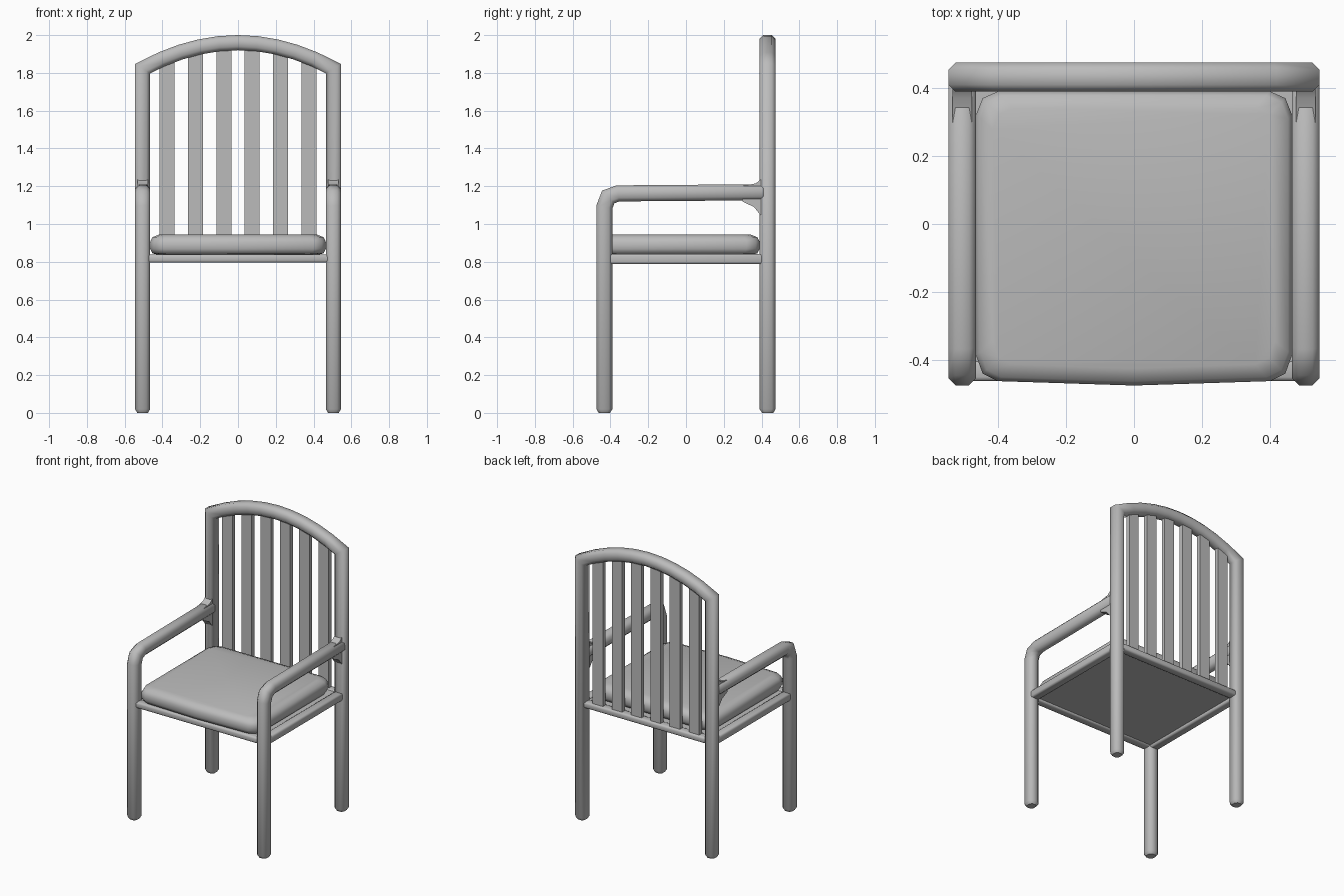
import bpy, bmesh, math
from mathutils import Vector

cube = bpy.data.objects.get("Cube")
if cube:
    bpy.data.objects.remove(cube)

grey = bpy.data.materials.new("light grey")
grey.use_nodes = True
colour = (0.5, 0.5, 0.5, 1)
grey.diffuse_color = colour
grey.node_tree.nodes["Principled BSDF"].inputs["Base Color"].default_value = colour


def finish(name, bm, angle=50):
    bmesh.ops.recalc_face_normals(bm, faces=bm.faces)
    mesh = bpy.data.meshes.new(name)
    bm.to_mesh(mesh)
    bm.free()
    mesh.materials.append(grey)
    obj = bpy.data.objects.new(name, mesh)
    bpy.context.collection.objects.link(obj)
    bpy.ops.object.select_all(action='DESELECT')
    obj.select_set(True)
    bpy.context.view_layer.objects.active = obj
    bpy.ops.object.shade_smooth_by_angle(angle=math.radians(angle))
    return obj


def loft(name, rings, angle=50):
    """Skin a list of closed rings and cap both ends."""
    bm = bmesh.new()
    loops = [[bm.verts.new(p) for p in ring] for ring in rings]
    for a, b in zip(loops, loops[1:]):
        for i in range(len(a)):
            j = (i + 1) % len(a)
            bm.faces.new((a[i], a[j], b[j], b[i]))
    bm.faces.new(loops[0])
    bm.faces.new(loops[-1])
    return finish(name, bm, angle)


def bar(name, path, flat, width, depth, chamfer=0.02):
    """Sweep a chamfered rectangle along a planar path with mitred corners.
    flat is the plane normal, depth is measured along it."""
    path = [Vector(p) for p in path]
    flat = Vector(flat)
    w, d, c = width / 2, depth / 2, chamfer
    section = [(w, d - c), (w - c, d), (c - w, d), (-w, d - c),
               (-w, c - d), (c - w, -d), (w - c, -d), (w, c - d)]
    rings = []
    for i, p in enumerate(path):
        before = (p - path[max(i - 1, 0)]).normalized()
        after = (path[min(i + 1, len(path) - 1)] - p).normalized()
        tangent = (before + after).normalized()
        side = flat.cross(tangent)
        end = i in (0, len(path) - 1)
        size = 0.7 if end else 1
        stretch = 1 if end else 1 / max(tangent.dot(after), 0.5)
        rings.append([p + side * u * size * stretch + flat * v * size for u, v in section])
    return loft(name, rings)


def box(name, low, high, bevel=0):
    bm = bmesh.new()
    bmesh.ops.create_cube(bm, size=1)
    for v in bm.verts:
        v.co = [(a + b) / 2 + c * (b - a) for a, b, c in zip(low, high, v.co)]
    if bevel:
        bmesh.ops.bevel(bm, geom=bm.edges[:], offset=bevel, segments=2,
                        profile=0.5, affect='EDGES')
    return finish(name, bm)


LEG_X, LEG_Y = 0.505, 0.432


def arch(x):
    return 1.96 - 0.16 * (x / 0.545) ** 2


# Back legs and arched top rail in one continuous bar
steps = 10
curve = [(x, LEG_Y, arch(x)) for x in
         (-LEG_X + 2 * LEG_X * i / steps for i in range(steps + 1))]
bar("back_frame",
    [(-LEG_X, LEG_Y, 0), (-LEG_X, LEG_Y, 0.02)] + curve +
    [(LEG_X, LEG_Y, 0.02), (LEG_X, LEG_Y, 0)], (0, 1, 0), 0.08, 0.085)

# Front legs bending into armrests, with flared joints at the back
for side, s in (("left", 1), ("right", -1)):
    x = s * LEG_X
    bar(side + "_leg_and_arm",
        [(x, -LEG_Y, 0), (x, -LEG_Y, 0.02), (x, -LEG_Y, 1.09), (x, -0.412, 1.143),
         (x, -0.36, 1.162), (x, 0.41, 1.168), (x, 0.43, 1.168)],
        (1, 0, 0), 0.085, 0.08)
    profile = [(0.29, 1.2), (0.37, 1.215), (0.395, 1.235), (0.42, 1.235),
               (0.42, 1.04), (0.392, 1.05), (0.36, 1.09), (0.3, 1.118)]
    loft(side + "_arm_joint",
         [[(x + u, y, z) for y, z in profile] for u in (-0.028, 0.028)], 30)
    box(side + "_side_rail", (x - 0.03, -0.41, 0.787), (x + 0.03, 0.41, 0.842), 0.012)

# Cross rails and seat board
for name, y in (("front_rail", -LEG_Y), ("back_rail", LEG_Y)):
    box(name, (-0.49, y - 0.03, 0.795), (0.49, y + 0.03, 0.838), 0.012)
box("seat_board", (-0.485, -0.415, 0.808), (0.485, 0.415, 0.832))

# Vertical back slats, trimmed to the arch
for i in range(6):
    cx = (i - 2.5) * 0.15
    edges = (cx - 0.04, cx + 0.04)
    loft("slat_%d" % (i + 1),
         [[(edges[0], y, 0.81), (edges[1], y, 0.81),
           (edges[1], y, arch(edges[1])), (edges[0], y, arch(edges[0]))]
          for y in (0.417, 0.447)], 30)

# Cushion: rounded plan with a bowed front, softened top and bottom edges
half = [(0, -0.475), (0.4, -0.462), (0.445, -0.44), (0.465, -0.385),
        (0.465, 0.32), (0.445, 0.37), (0.4, 0.39)]
plan = half + [(-x, y) for x, y in reversed(half[1:])]
layers = [(0.045, 0.836), (0.012, 0.845), (0, 0.868), (0, 0.905),
          (0.012, 0.93), (0.05, 0.945)]
loft("cushion",
     [[(x * (1 - inset / 0.465), (y + 0.04) * (1 - inset / 0.43) - 0.04, z)
       for x, y in plan] for inset, z in layers], 60)
